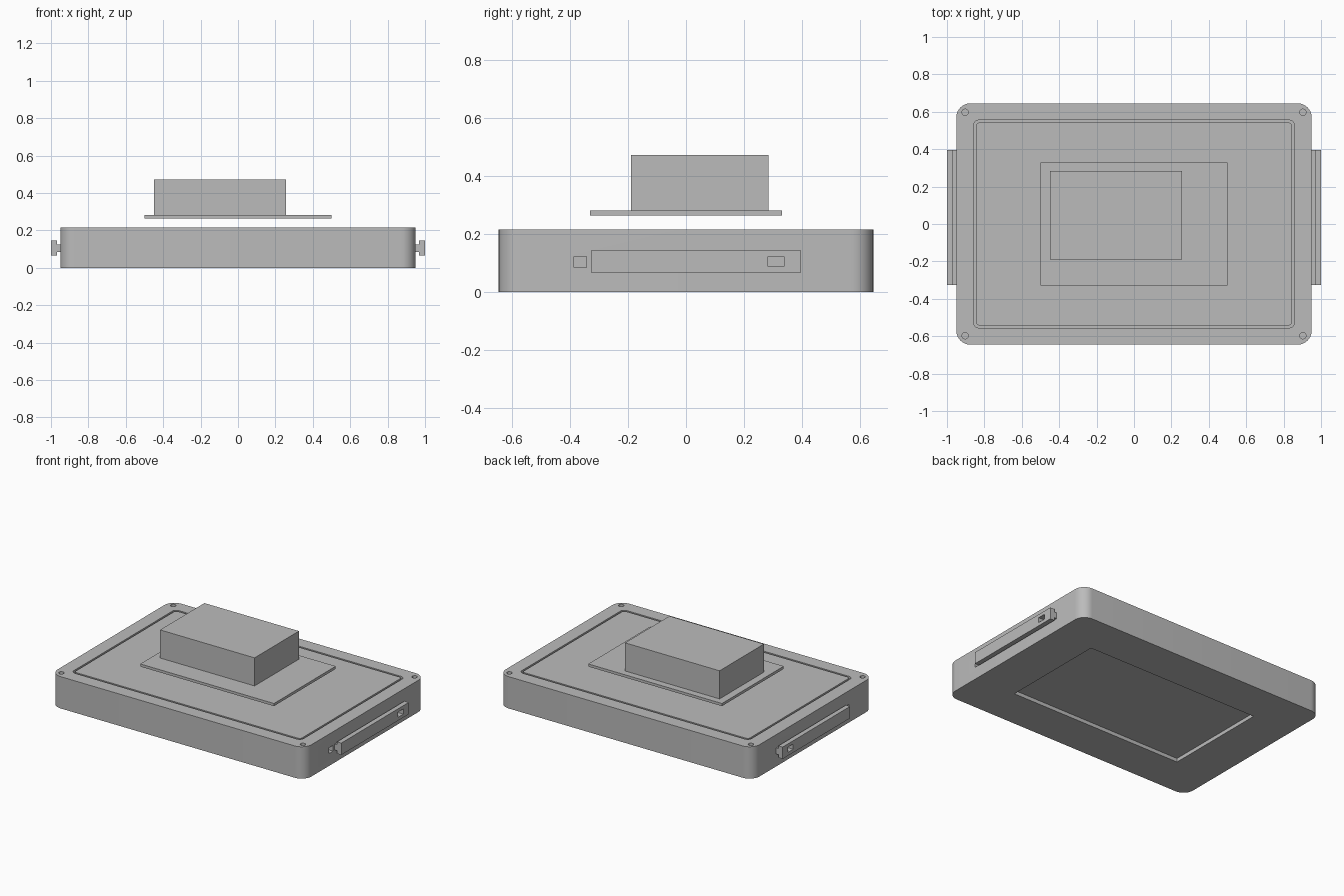
import bpy, bmesh, math

if "Cube" in bpy.data.objects:
    bpy.data.objects.remove(bpy.data.objects["Cube"], do_unlink=True)

grey = bpy.data.materials.new("plain grey")
grey.use_nodes = True
colour = (0.5, 0.5, 0.5, 1)
grey.diffuse_color = colour
grey.node_tree.nodes["Principled BSDF"].inputs["Base Color"].default_value = colour


def prism(name, outline, z0, z1):
    """Extrude a closed outline from z0 to z1."""
    bm = bmesh.new()
    base = bm.faces.new([bm.verts.new((x, y, z0)) for x, y in outline])
    top = bmesh.ops.extrude_face_region(bm, geom=[base])["geom"]
    moved = [v for v in top if isinstance(v, bmesh.types.BMVert)]
    bmesh.ops.translate(bm, verts=moved, vec=(0, 0, z1 - z0))
    bmesh.ops.recalc_face_normals(bm, faces=bm.faces)
    mesh = bpy.data.meshes.new(name)
    bm.to_mesh(mesh)
    bm.free()
    mesh.materials.append(grey)
    obj = bpy.data.objects.new(name, mesh)
    bpy.context.collection.objects.link(obj)
    return obj


def rounded(hx, hy, r, steps=10):
    """Outline of a centred rectangle with rounded corners."""
    points = []
    for i, (sx, sy) in enumerate([(1, 1), (-1, 1), (-1, -1), (1, -1)]):
        for k in range(steps + 1):
            a = math.pi / 2 * (i + k / steps)
            points.append((sx * (hx - r) + r * math.cos(a),
                           sy * (hy - r) + r * math.sin(a)))
    return points


def circle(cx, cy, r, sides=24):
    return [(cx + r * math.cos(2 * math.pi * k / sides),
             cy + r * math.sin(2 * math.pi * k / sides)) for k in range(sides)]


def box(name, x0, x1, y0, y1, z0, z1):
    x0, x1 = sorted((x0, x1))
    return prism(name, [(x0, y0), (x1, y0), (x1, y1), (x0, y1)], z0, z1)


def boolean(target, tool, operation="DIFFERENCE"):
    """Apply a boolean and discard the tool."""
    tool.hide_render = True
    mod = target.modifiers.new("cut", "BOOLEAN")
    mod.operation, mod.object, mod.solver = operation, tool, "EXACT"
    bpy.ops.object.select_all(action="DESELECT")
    bpy.context.view_layer.objects.active = target
    target.select_set(True)
    bpy.ops.object.modifier_apply(modifier=mod.name)
    bpy.data.objects.remove(tool, do_unlink=True)


# Main tray with rounded corners
height = 0.215
body = prism("tray_body", rounded(0.95, 0.645, 0.075), 0, height)

# Seal groove around the top
groove = prism("groove_cutter", rounded(0.859, 0.555, 0.03), height - 0.015, height + 0.05)
boolean(groove, prism("groove_core", rounded(0.846, 0.542, 0.02), 0.1, 0.4))
boolean(body, groove)

# Shallow pocket underneath
boolean(body, box("pocket_cutter", -0.65, 0.65, -0.365, 0.365, -0.05, 0.025))

# Corner screw holes
for sx in (-1, 1):
    for sy in (-1, 1):
        boolean(body, prism("screw_cutter", circle(sx * 0.903, sy * 0.597, 0.017),
                            height - 0.08, height + 0.05))

# Side rails of T section, with latch holes in the rail and the wall
for side, s in (("left", 1), ("right", -1)):
    boolean(body, box("latch_cutter", s * 0.92, s * 1.02, -0.385, -0.342, 0.084, 0.122))
    rail = box(side + "_rail", s * 0.968, s * 1.0, -0.325, 0.395, 0.065, 0.145)
    boolean(rail, box("rail_web", s * 0.95, s * 0.975, -0.325, 0.395, 0.085, 0.125), "UNION")
    boolean(rail, box("hole_cutter", s * 0.94, s * 1.02, 0.283, 0.338, 0.0875, 0.1225))

# Raised plate and block above the tray
box("floating_plate", -0.5, 0.5, -0.33, 0.33, 0.263, 0.281)
box("top_block", -0.45, 0.257, -0.19, 0.284, 0.281, 0.471)

# Smooth the rounded corners, keep edges crisp
bpy.ops.object.select_all(action="DESELECT")
bpy.context.view_layer.objects.active = body
body.select_set(True)
bpy.ops.object.shade_smooth_by_angle(angle=math.radians(30))
